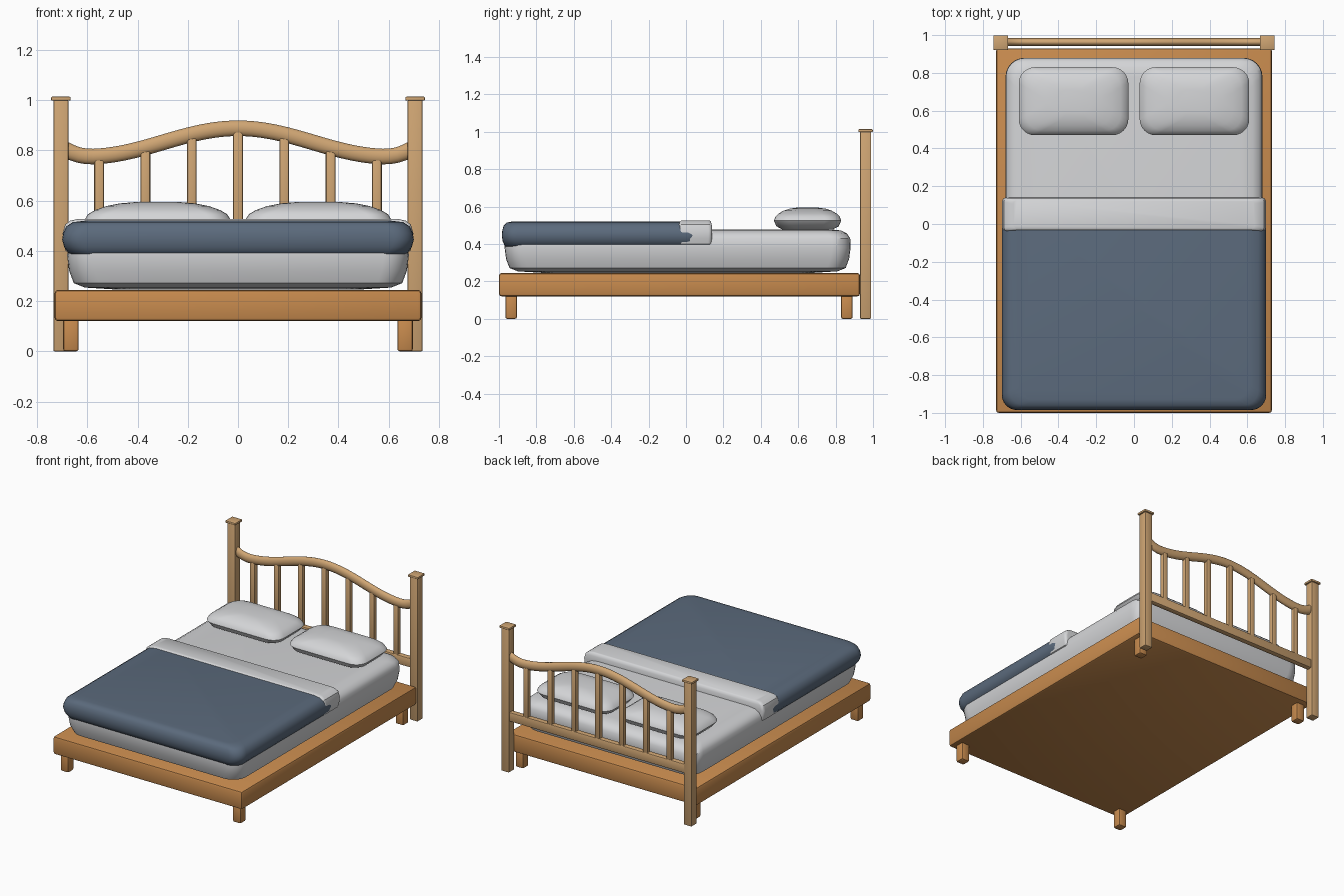
import bpy, bmesh, math

if "Cube" in bpy.data.objects:
    bpy.data.objects.remove(bpy.data.objects["Cube"])


def material(name, srgb):
    m = bpy.data.materials.new(name)
    m.diffuse_color = [(c / 255 / 12.92 if c < 11 else ((c / 255 + 0.055) / 1.055) ** 2.4) for c in srgb] + [1.0]
    m.use_nodes = True
    m.node_tree.nodes["Principled BSDF"].inputs["Base Color"].default_value = m.diffuse_color
    return m


frame_wood = material("frame wood", (200, 139, 78))
head_wood = material("headboard wood", (207, 165, 115))
linen = material("white linen", (212, 213, 215))
blue = material("slate blue", (91, 106, 124))


def finish(name, bm, mat):
    bmesh.ops.recalc_face_normals(bm, faces=bm.faces)
    me = bpy.data.meshes.new(name)
    bm.to_mesh(me)
    bm.free()
    me.materials.append(mat)
    ob = bpy.data.objects.new(name, me)
    bpy.context.collection.objects.link(ob)
    return ob


def box(name, x, y, z, mat, bevel=0.008):
    """Bevelled box from (min, max) pairs."""
    bm = bmesh.new()
    bmesh.ops.create_cube(bm, size=1)
    for v in bm.verts:
        for i, (a, b) in enumerate((x, y, z)):
            v.co[i] = (a + b) / 2 + v.co[i] * (b - a)
    bmesh.ops.bevel(bm, geom=bm.edges[:], offset=bevel, segments=2, profile=0.5, affect='EDGES')
    return finish(name, bm, mat)


def skin(bm, rings):
    """Join rings of points into a closed, capped tube."""
    rows = [[bm.verts.new(p) for p in r] for r in rings]
    n = len(rows[0])
    for a, b in zip(rows, rows[1:]):
        for i in range(n):
            j = (i + 1) % n
            bm.faces.new((a[i], a[j], b[j], b[i]))
    bm.faces.new(rows[0][::-1])
    bm.faces.new(rows[-1])


def cushion(name, cx, cy, hx, hy, radius, profile, mat, ky=1.0, steps=6):
    """Stack of rounded rectangles; profile holds (height, inset)."""
    rings = []
    for z, inset in profile:
        ax, ay = hx - inset, hy - inset * ky
        r = min(radius, ax * 0.95, ay * 0.95)
        ring = []
        for q, (sx, sy) in enumerate(((1, 1), (-1, 1), (-1, -1), (1, -1))):
            for k in range(steps + 1):
                a = (q + k / steps) * math.pi / 2
                ring.append((cx + sx * (ax - r) + r * math.cos(a),
                             cy + sy * (ay - r) + r * math.sin(a), z))
        rings.append(ring)
    bm = bmesh.new()
    skin(bm, rings)
    return finish(name, bm, mat)


# Platform and its short legs
box("platform", (-0.73, 0.73), (-1.0, 0.93), (0.12, 0.245), frame_wood, 0.014)
for s in (-1, 1):
    for end, y in (("front", -0.935), ("back", 0.86)):
        x = s * 0.665
        box(f"{end}_leg", (x - 0.031, x + 0.031), (y - 0.031, y + 0.031), (0, 0.13), frame_wood, 0.01)

# Headboard posts with caps
for s in (-1, 1):
    x = s * 0.705
    box("post", (x - 0.03, x + 0.03), (0.93, 0.99), (0, 1.0), head_wood, 0.006)
    box("post_cap", (x - 0.039, x + 0.039), (0.921, 0.999), (0.998, 1.014), head_wood, 0.005)


# Curved top rail
def rail_z(x):
    x = abs(x)
    return 0.775 + 0.0565 * (1 + math.cos(math.pi * x / 0.6)) + 2.0 * max(0, x - 0.58) ** 2


rail = []
for i in range(49):
    x = -0.69 + 1.38 * i / 48
    t = math.atan2(rail_z(x + 0.002) - rail_z(x - 0.002), 0.004)
    ring = []
    for k in range(16):
        a = 2 * math.pi * k / 16
        d = 0.031 * math.sin(a)
        ring.append((x - d * math.sin(t), 0.963 + 0.021 * math.cos(a), rail_z(x) + d * math.cos(t)))
    rail.append(ring)
bm = bmesh.new()
skin(bm, rail)
finish("top_rail", bm, head_wood)

# Lower rail and upright spindles
box("lower_rail", (-0.69, 0.69), (0.943, 0.983), (0.355, 0.42), head_wood, 0.008)
for i in range(-3, 4):
    x = i * 0.1843
    box("spindle", (x - 0.0195, x + 0.0195), (0.946, 0.980), (0.41, rail_z(x) - 0.01), head_wood, 0.008)

# Mattress
cushion("mattress", 0, -0.045, 0.68, 0.925, 0.10,
        [(0.246, 0.20), (0.254, 0.07), (0.272, 0.026), (0.32, 0.008), (0.38, 0), (0.43, 0.002),
         (0.455, 0.018), (0.472, 0.05), (0.478, 0.10)], linen)

# Blanket and its turned-back edge
cushion("blanket", 0, -0.4475, 0.70, 0.5375, 0.08,
        [(0.38, 0.05), (0.388, 0.028), (0.415, 0.008), (0.445, 0), (0.47, 0.004), (0.497, 0.016),
         (0.514, 0.042), (0.52, 0.09)], blue, 0.6)
cushion("folded_sheet", 0, 0.05, 0.698, 0.09, 0.02,
        [(0.385, 0.04), (0.40, 0.012), (0.43, 0.004), (0.47, 0), (0.505, 0.010), (0.52, 0.03),
         (0.527, 0.06)], linen, 0.25)

# Pillows
for s in (-1, 1):
    cushion("pillow", s * 0.32, 0.65, 0.29, 0.18, 0.085,
            [(0.466, 0.16), (0.476, 0.08), (0.495, 0.022), (0.525, 0), (0.545, 0.012), (0.562, 0.04),
             (0.578, 0.085), (0.589, 0.14), (0.594, 0.20)], linen, 0.6)

# Smooth shading with sharp edges kept
for ob in bpy.data.objects:
    ob.select_set(True)
    bpy.context.view_layer.objects.active = ob
bpy.ops.object.shade_smooth_by_angle(angle=math.radians(35))
